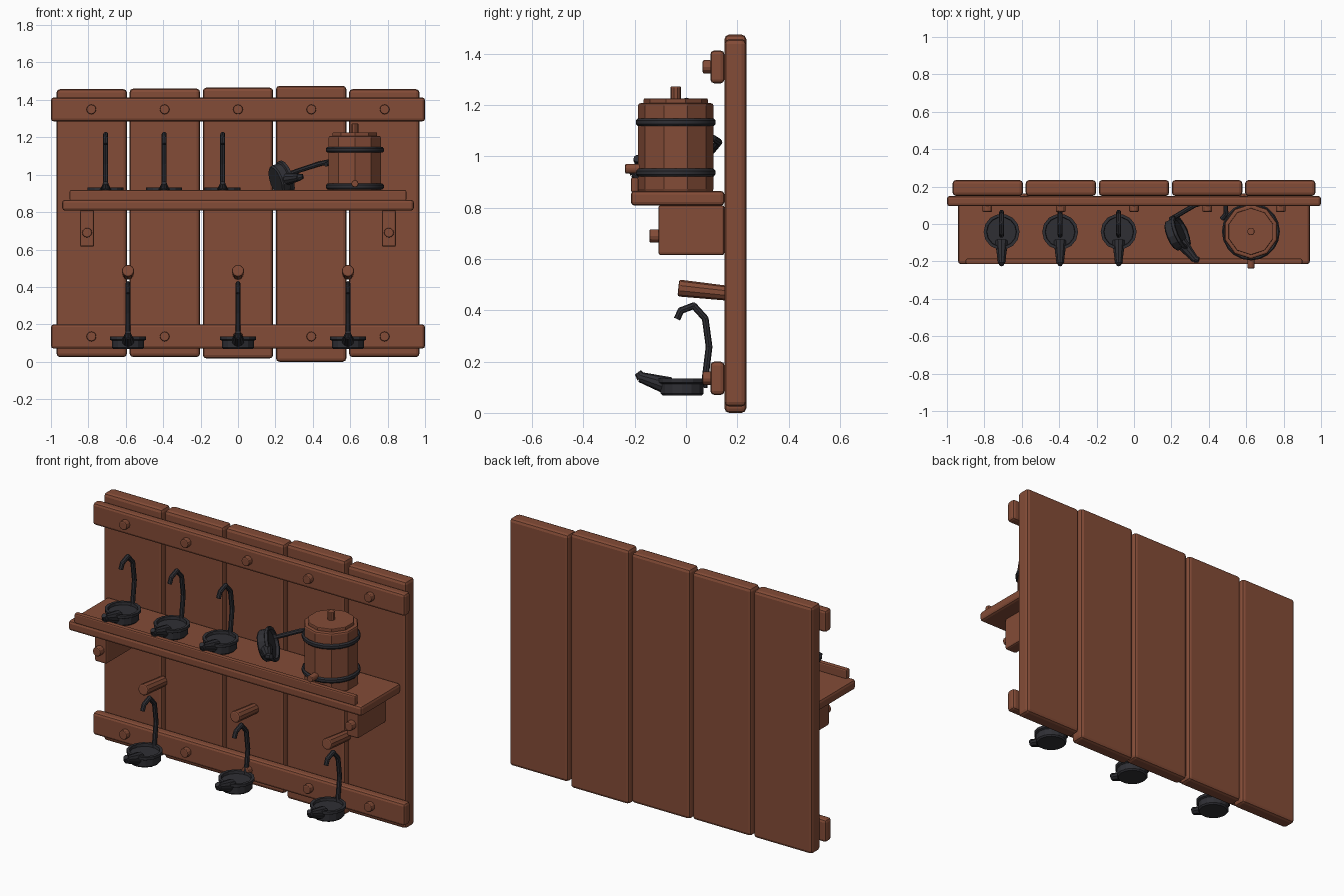
import bpy
import bmesh
from math import radians, pi
from mathutils import Matrix, Vector

cube = bpy.data.objects.get("Cube")
if cube:
    bpy.data.objects.remove(cube)


def material(name, colour):
    m = bpy.data.materials.new(name)
    m.use_nodes = True
    m.diffuse_color = (*colour, 1)
    m.node_tree.nodes["Principled BSDF"].inputs["Base Color"].default_value = (*colour, 1)
    return m


wood = material("brown wood", (0.23, 0.072, 0.038))
iron = material("dark iron", (0.028, 0.028, 0.034))


def finish(name, bm, mat, bevel=0, matrix=Matrix(), smooth=False):
    bmesh.ops.recalc_face_normals(bm, faces=bm.faces)
    mesh = bpy.data.meshes.new(name)
    bm.to_mesh(mesh)
    bm.free()
    mesh.materials.append(mat)
    ob = bpy.data.objects.new(name, mesh)
    bpy.context.collection.objects.link(ob)
    ob.matrix_world = matrix
    if bevel:
        mod = ob.modifiers.new("Bevel", "BEVEL")
        mod.width, mod.segments = bevel, 2
        mod.limit_method, mod.angle_limit = "ANGLE", radians(40)
    if smooth:
        bpy.ops.object.select_all(action="DESELECT")
        ob.select_set(True)
        bpy.context.view_layer.objects.active = ob
        bpy.ops.object.shade_smooth_by_angle(angle=radians(35))
    return ob


def box(name, x, y, z, bevel=0.015):
    """Bevelled board given by its (min, max) range on each axis."""
    bm = bmesh.new()
    spans = (x, y, z)
    size = [b - a for a, b in spans]
    centre = [(a + b) / 2 for a, b in spans]
    bmesh.ops.create_cube(bm, size=1, matrix=Matrix.Translation(centre) @ Matrix.Diagonal((*size, 1)))
    return finish(name, bm, wood, bevel)


def add_rod(bm, a, b, r1, r2, sides=12):
    a, b = Vector(a), Vector(b)
    turn = (b - a).to_track_quat("Z", "Y").to_matrix().to_4x4()
    bmesh.ops.create_cone(bm, cap_ends=True, segments=sides, radius1=r1, radius2=r2,
                          depth=(b - a).length, matrix=Matrix.Translation((a + b) / 2) @ turn)


def rod(name, a, b, r, sides=12, bevel=0.006, r2=None):
    bm = bmesh.new()
    add_rod(bm, a, b, r, r2 or r, sides)
    return finish(name, bm, wood, bevel)


def add_lathe(bm, profile, sides):
    """Turn a closed or axis-ended (radius, height) profile around z."""
    verts = [bm.verts.new((r, 0, z)) for r, z in profile]
    edges = [bm.edges.new(p) for p in zip(verts, verts[1:])]
    bmesh.ops.spin(bm, geom=verts + edges, cent=(0, 0, 0), axis=(0, 0, 1), angle=2 * pi, steps=sides)
    bmesh.ops.remove_doubles(bm, verts=bm.verts, dist=0.0005)


# Back boards with uneven lengths
for i, (low, high) in enumerate([(0.025, 1.457), (0.025, 1.46), (0.018, 1.465), (0, 1.475), (0.025, 1.457)]):
    x = (i - 2) * 0.391
    box(f"back_board_{i + 1}", (x - 0.188, x + 0.188), (0.15, 0.235), (low, high), 0.018)

# Cross battens and their round plugs
for name, low, high in (("bottom", 0.07, 0.2), ("top", 1.285, 1.413)):
    box(f"{name}_batten", (-1, 1), (0.095, 0.15), (low, high))
    for i in range(5):
        x, z = (i - 2) * 0.392, (low + high) / 2
        rod(f"{name}_plug_{i + 1}", (x, 0.1, z), (x, 0.065, z), 0.026)

# Shelf with front lip
box("shelf", (-0.94, 0.94), (-0.215, 0.15), (0.808, 0.866))
box("shelf_lip", (-0.9, 0.9), (-0.215, -0.185), (0.86, 0.918), 0.008)

# Shelf brackets
for side, name in ((-1, "right"), (1, "left")):
    x = side * 0.807
    box(f"{name}_bracket", (x - 0.038, x + 0.038), (-0.108, 0.15), (0.615, 0.81), 0.01)
    rod(f"{name}_bracket_plug", (x, -0.1, 0.69), (x, -0.143, 0.69), 0.026)


def ladle(name, matrix):
    """Shallow pan with a spout to -y and a tall hooked handle at +y."""
    bm = bmesh.new()
    add_lathe(bm, [(0, 0), (0.078, 0), (0.086, 0.008), (0.086, 0.045), (0.096, 0.05), (0.096, 0.066),
                   (0.08, 0.066), (0.078, 0.05), (0, 0.05)], 14)
    add_rod(bm, (0, -0.05, 0.036), (0, -0.165, 0.072), 0.036, 0.02, 10)
    add_rod(bm, (0, -0.158, 0.07), (0, -0.173, 0.09), 0.02, 0.014, 8)
    path = [(0.085, 0.03), (0.105, 0.19), (0.09, 0.3), (0.045, 0.35), (-0.005, 0.331), (-0.02, 0.298)]
    for (y1, z1), (y2, z2) in zip(path, path[1:]):
        add_rod(bm, (0, y1, z1), (0, y2, z2), 0.013, 0.013, 8)
    for y, z in path[1:-1]:
        bmesh.ops.create_icosphere(bm, subdivisions=2, radius=0.013, matrix=Matrix.Translation((0, y, z)))
    return finish(name, bm, iron, matrix=matrix)


# Hanging pegs with ladles beneath them
for i in range(3):
    x = (i - 1) * 0.588
    rod(f"hanging_peg_{i + 1}", (x, 0.16, 0.467), (x, -0.03, 0.487), 0.029, 10, 0.008, 0.033)
    ladle(f"hanging_ladle_{i + 1}", Matrix.Translation((x, -0.015, 0.068)))

# Ladles standing on the shelf
for i in range(3):
    ladle(f"shelf_ladle_{i + 1}", Matrix.Translation((-0.708 + i * 0.313, -0.042, 0.866)))

# Ladle leaning on the barrel, lying on its side
up = Vector((0.87, 0.37, 0.3)).normalized()
back = Vector((-0.4, 0.92, 0))
back = (back - up * back.dot(up)).normalized()
lean = Matrix((back.cross(up), back, up)).transposed().to_4x4()
ladle("leaning_ladle", Matrix.Translation((0.2, -0.066, 0.965)) @ lean)

# Barrel of ten flat staves with a lid, knob and tap
bx, by = 0.625, -0.04
rod("barrel_body", (bx, by, 0.862), (bx, by, 1.208), 0.147, 10, 0.01)
rod("barrel_lid", (bx, by, 1.2), (bx, by, 1.226), 0.125, 10, 0.004)
rod("barrel_knob", (bx, by, 1.22), (bx, by, 1.273), 0.02, 10, 0.004)
rod("barrel_tap", (bx, by - 0.13, 0.952), (bx, by - 0.197, 0.952), 0.02, 8, 0.005)

# Iron hoops around the barrel
for name, z in (("lower", 0.937), ("upper", 1.133)):
    bm = bmesh.new()
    add_lathe(bm, [(0.137, -0.01), (0.148, -0.015), (0.155, -0.007), (0.155, 0.007), (0.148, 0.015),
                   (0.137, 0.01), (0.137, -0.01)], 20)
    finish(f"{name}_hoop", bm, iron, matrix=Matrix.Translation((bx, by, z)), smooth=True)
